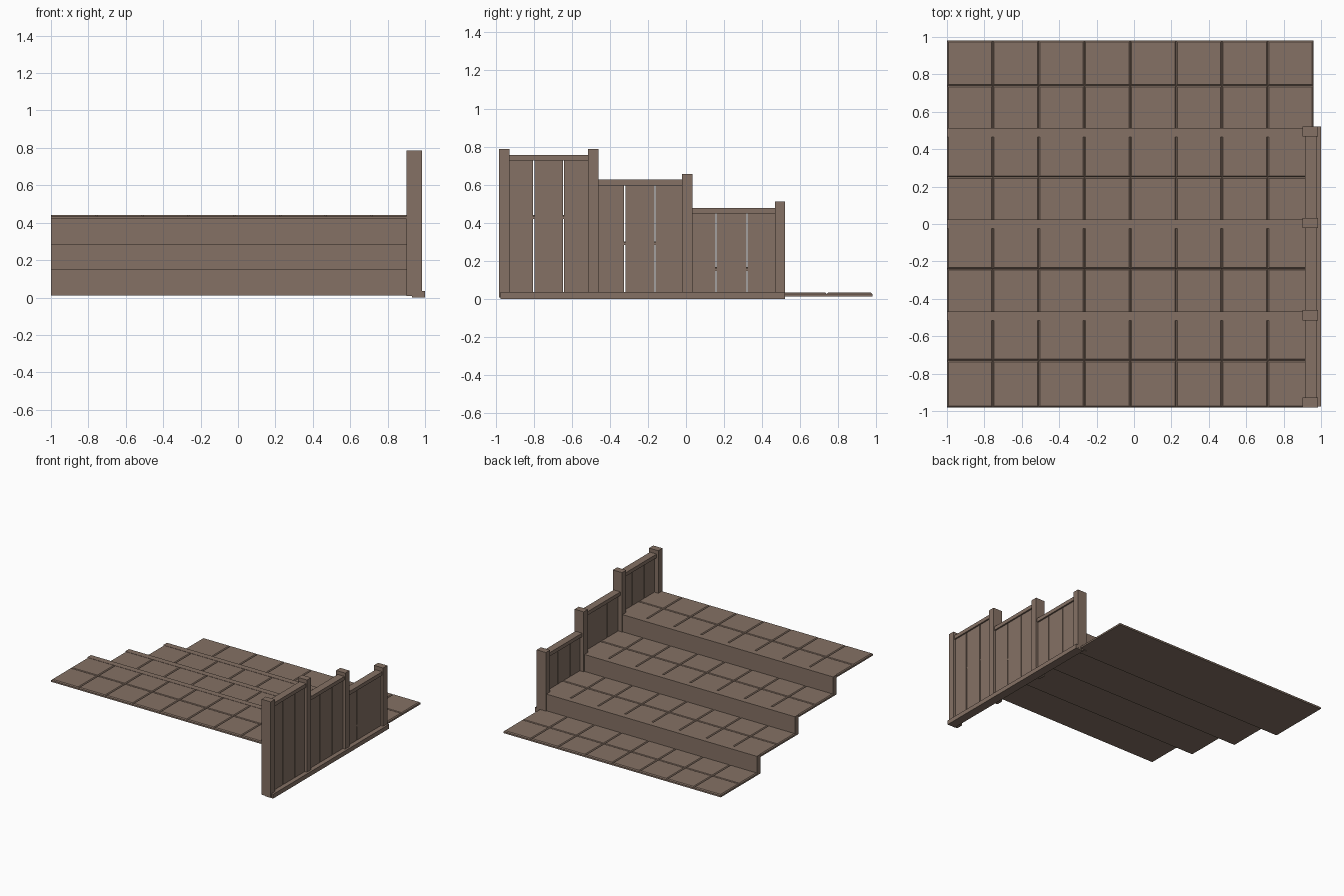
import bpy, bmesh

if "Cube" in bpy.data.objects:
    bpy.data.objects.remove(bpy.data.objects["Cube"])


def material(name, rgb):
    m = bpy.data.materials.new(name)
    m.diffuse_color = (*rgb, 1)
    m.use_nodes = True
    m.node_tree.nodes["Principled BSDF"].inputs["Base Color"].default_value = m.diffuse_color
    return m


BROWN = material("weathered_brown", (0.235, 0.166, 0.128))


def boxes(name, items, chamfer=0.0):
    """One object from boxes (x0, x1, y0, y1, z0, z1), optionally with chamfered top rims."""
    bm = bmesh.new()
    for x0, x1, y0, y1, z0, z1 in items:
        vs = bmesh.ops.create_cube(bm, size=1)["verts"]
        for v in vs:
            v.co.x = x1 if v.co.x > 0 else x0
            v.co.y = y1 if v.co.y > 0 else y0
            v.co.z = z1 if v.co.z > 0 else z0
        if chamfer:
            top = max({f for v in vs for f in v.link_faces}, key=lambda f: f.normal.z + f.calc_center_median().z * 100)
            bmesh.ops.bevel(bm, geom=list(top.edges), offset=chamfer, segments=1,
                            affect='EDGES', clamp_overlap=True)
    bmesh.ops.recalc_face_normals(bm, faces=bm.faces)
    mesh = bpy.data.meshes.new(name)
    bm.to_mesh(mesh)
    bm.free()
    mesh.materials.append(BROWN)
    ob = bpy.data.objects.new(name, mesh)
    bpy.context.collection.objects.link(ob)
    return ob


X0, PITCH, COLS = -1.0, 0.245, 8
X1 = X0 + PITCH * COLS
THICK = 0.02
tops = [0.44, 0.302, 0.166, 0.032]

for k, top in enumerate(tops):
    last = k == 3
    y0 = -0.98 if k == 0 else -0.515 + 0.49 * k - 0.49
    mid = -0.73 + 0.49 * k
    y1 = 0.98 if last else -0.467 + 0.49 * k
    # tread tiles: two rows of eight, chamfered so the joints form grooves
    tiles = []
    for c in range(COLS):
        a = X0 + c * PITCH
        tiles.append((a, a + PITCH, y0, mid, top - THICK, top))
        tiles.append((a, a + PITCH, mid, y1, top - THICK, top))
    boxes(f"tread_tiles_{k + 1}", tiles, 0.007)
    # riser with its top forming the step nosing
    if not last:
        boxes(f"riser_{k + 1}", [(X0, X1, y1 - 0.048, y1, tops[k + 1] - 0.012, top + 0.002)])

# railing sill along the ground
boxes("railing_sill", [(0.93, 1.0, -0.975, 0.52, 0.0, 0.035)])

# railing posts
for i, (y, top) in enumerate([(-0.955, 0.787), (-0.488, 0.787), (0.006, 0.655), (0.494, 0.51)]):
    boxes(f"railing_post_{i + 1}", [(0.90, 0.983, y - 0.027, y + 0.027, 0.008, top)])

# handrails and three planks per bay
for i, (a, b, top) in enumerate([(-0.928, -0.515, 0.756), (-0.461, -0.021, 0.626), (0.033, 0.467, 0.478)]):
    boxes(f"handrail_{i + 1}", [(0.915, 0.975, a, b, top - 0.03, top)])
    c1, c2 = [(-0.80, -0.643), (-0.322, -0.162), (0.158, 0.32)][i]
    g = 0.003
    boxes(f"railing_planks_{i + 1}",
          [(0.935, 0.963, p, q, 0.03, top - 0.025)
           for p, q in ((a, c1 - g), (c1 + g, c2 - g), (c2 + g, b))])
